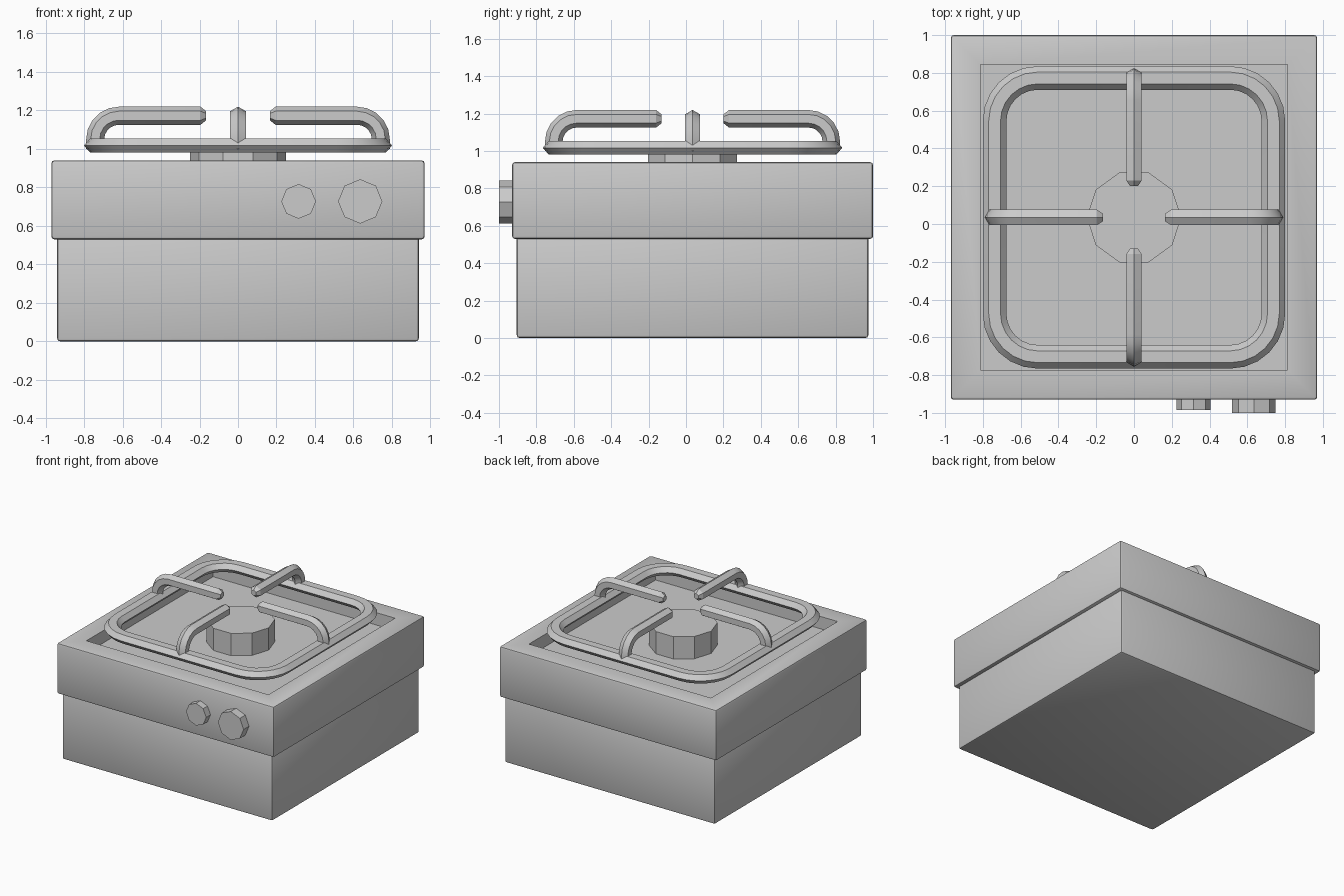
import bpy, bmesh
from math import sin, cos, pi, radians
from mathutils import Vector, Matrix

cube = bpy.data.objects.get("Cube")
if cube:
    bpy.data.objects.remove(cube, do_unlink=True)

CY = 0.035  # depth centre of the housing

grey = bpy.data.materials.new("plain_grey")
grey.use_nodes = True
grey.diffuse_color = (0.6, 0.6, 0.6, 1)
grey.node_tree.nodes["Principled BSDF"].inputs["Base Color"].default_value = (0.6, 0.6, 0.6, 1)


def finish(name, bm, matrix=Matrix(), angle=30):
    """Turn a bmesh into a shaded, coloured object."""
    bmesh.ops.recalc_face_normals(bm, faces=bm.faces)
    bm.transform(matrix)
    mesh = bpy.data.meshes.new(name)
    bm.to_mesh(mesh)
    bm.free()
    obj = bpy.data.objects.new(name, mesh)
    bpy.context.collection.objects.link(obj)
    mesh.materials.append(grey)
    bpy.ops.object.select_all(action='DESELECT')
    obj.select_set(True)
    bpy.context.view_layer.objects.active = obj
    bpy.ops.object.shade_smooth_by_angle(angle=radians(angle))
    return obj


def rounded_box(half_x, half_y, z0, z1, bevel=0.015):
    bm = bmesh.new()
    bmesh.ops.create_cube(bm, size=2)
    bm.transform(Matrix.Translation((0, CY, (z0 + z1) / 2))
                 @ Matrix.Diagonal((half_x, half_y, (z1 - z0) / 2, 1)))
    bmesh.ops.bevel(bm, geom=bm.edges[:], offset=bevel, segments=2,
                    profile=0.5, affect='EDGES')
    return bm


def loft(loops, closed=False):
    """Skin a list of equal point loops, capping the ends if open."""
    bm = bmesh.new()
    rings = [[bm.verts.new(p) for p in loop] for loop in loops]
    n = len(rings[0])
    pairs = list(zip(rings, rings[1:]))
    if closed:
        pairs.append((rings[-1], rings[0]))
    else:
        bm.faces.new(rings[0])
        bm.faces.new(rings[-1])
    for a, b in pairs:
        for i in range(n):
            j = (i + 1) % n
            bm.faces.new((a[i], a[j], b[j], b[i]))
    return bm


def polygon(n, r, z):
    return [Vector((r * cos(2 * pi * i / n), r * sin(2 * pi * i / n), z)) for i in range(n)]


def prism(n, r, z0, z1):
    return loft([polygon(n, r, z0), polygon(n, r, z1)])


# Housing: base box and wider top with a sunken pan
finish("base_housing", rounded_box(0.94, 0.94, 0, 0.56))

bm = rounded_box(0.97, 0.965, 0.53, 0.94)
bm.faces.ensure_lookup_table()
top = max(bm.faces, key=lambda f: f.calc_center_median().z)
bmesh.ops.inset_region(bm, faces=[top], thickness=0.2)
walls = bmesh.ops.extrude_face_region(bm, geom=[top])
floor = [v for v in walls["geom"] if isinstance(v, bmesh.types.BMVert)]
bmesh.ops.delete(bm, geom=[top], context='FACES_ONLY')
bmesh.ops.translate(bm, verts=floor, vec=(0, 0, -0.1))
finish("top_housing", bm)

# Burner standing in the pan
finish("burner", prism(10, 0.25, 0.83, 1.02), Matrix.Translation((0, CY, 0)))

# Control knobs on the front
for name, x, r, depth in (("small_knob", 0.315, 0.09, 0.985), ("large_knob", 0.635, 0.115, 1.0)):
    finish(name, prism(8, r, 0.92, depth),
           Matrix.Translation((x, 0, 0.727)) @ Matrix.Rotation(pi / 2, 4, 'X'))

# Grate ring: flattened six-sided bar around a rounded square
loops = []
for corner in range(4):
    base = corner * pi / 2
    centre = Matrix.Rotation(base, 3, 'Z') @ Vector((0.51, 0.51, 1.017))
    for step in range(7):
        a = base + step * pi / 12
        out = Vector((cos(a), sin(a), 0))
        loops.append([centre + out * (0.228 + p.x) + Vector((0, 0, p.y * 0.66))
                      for p in polygon(6, 0.0625, 0)])
finish("grate_ring", loft(loops, closed=True), Matrix.Translation((0, CY, 0)))

# Grate arms: six-sided bars that rise from the ring and bend inward
bend = 0.122
path = [(Vector((0.742, 0, 1.0)), 0, 1)]
for step in range(6):
    a = step * pi / 10
    path.append((Vector((0.62 + bend * cos(a), 0, 1.05 + bend * sin(a))), a, 1))
path += [(Vector((0.195, 0, 1.172)), pi / 2, 1), (Vector((0.165, 0, 1.172)), pi / 2, 0.5)]
loops = []
for point, a, scale in path:
    out = Vector((cos(a), 0, sin(a)))
    loops.append([point + (out * p.x + Vector((0, p.y, 0))) * scale
                  for p in polygon(6, 0.047, 0)])
for i, side in enumerate(("left", "back", "right", "front")):
    finish(side + "_grate_arm", loft(loops),
           Matrix.Translation((0, CY, 0)) @ Matrix.Rotation(i * pi / 2, 4, 'Z'))
